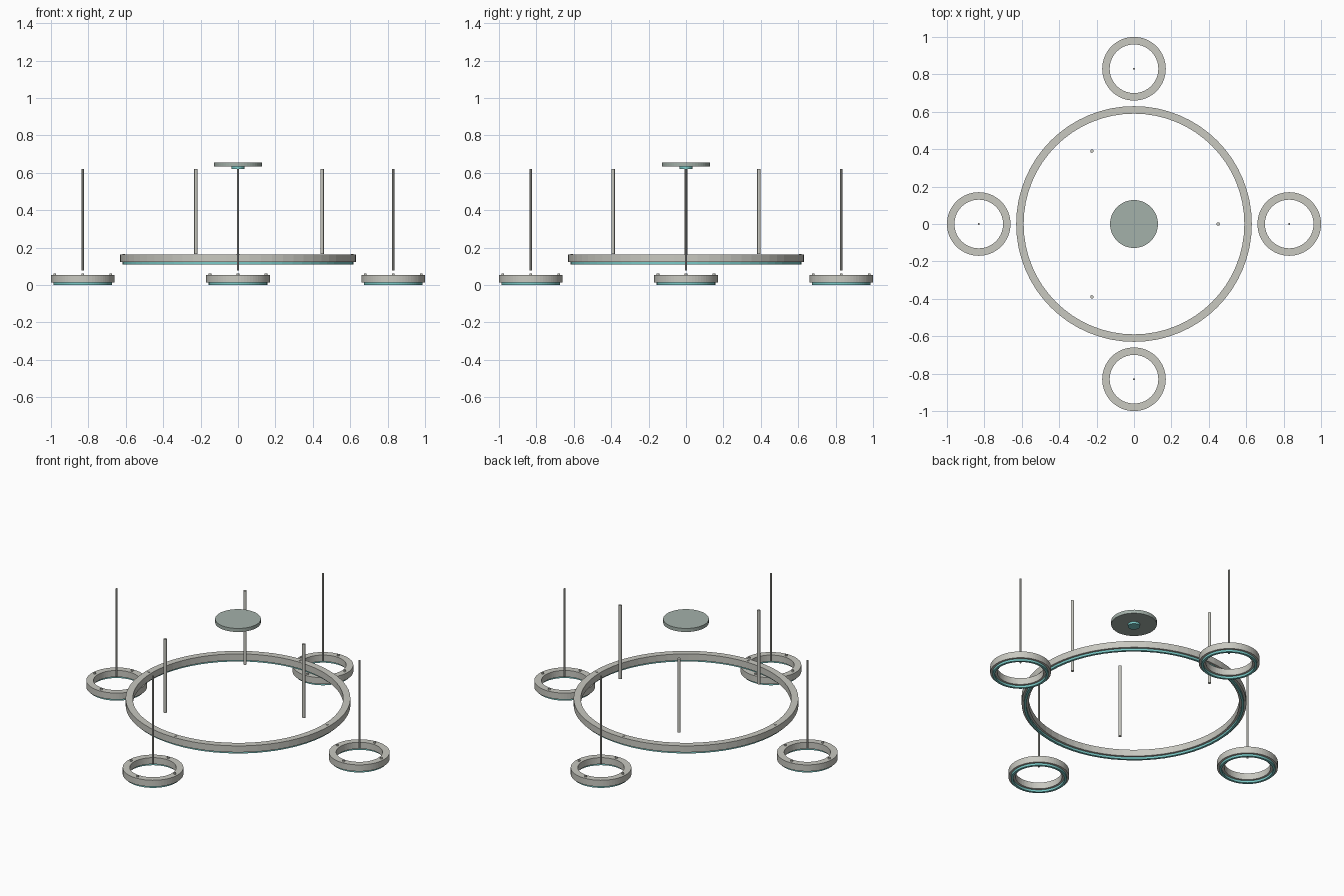
import bpy
import bmesh
from math import cos, sin, radians, tau

if "Cube" in bpy.data.objects:
    bpy.data.objects.remove(bpy.data.objects["Cube"])


def material(name, rgb):
    m = bpy.data.materials.new(name)
    m.use_nodes = True
    m.diffuse_color = (*rgb, 1)
    m.node_tree.nodes["Principled BSDF"].inputs["Base Color"].default_value = (*rgb, 1)
    return m


warm_grey = material("warm grey metal", (0.58, 0.58, 0.53))
sage_grey = material("sage grey metal", (0.37, 0.44, 0.40))
teal = material("teal diffuser", (0.20, 0.60, 0.58))


def finish(name, bm, mat):
    bmesh.ops.recalc_face_normals(bm, faces=bm.faces)
    mesh = bpy.data.meshes.new(name)
    bm.to_mesh(mesh)
    bm.free()
    mesh.materials.append(mat)
    obj = bpy.data.objects.new(name, mesh)
    bpy.context.collection.objects.link(obj)
    return obj


def ring(name, x, y, inner, outer, low, high, mat, sides=64):
    """Rectangular section swept round a vertical axis."""
    bm = bmesh.new()
    section = [(inner, low), (outer, low), (outer, high), (inner, high)]
    loops = []
    for i in range(sides):
        a = tau * i / sides
        loops.append([bm.verts.new((x + r * cos(a), y + r * sin(a), z)) for r, z in section])
    for i in range(sides):
        p, q = loops[i], loops[(i + 1) % sides]
        for j in range(4):
            k = (j + 1) % 4
            bm.faces.new((p[j], q[j], q[k], p[k]))
    return finish(name, bm, mat)


def cylinder(name, x, y, radius, low, high, mat, sides=16):
    bm = bmesh.new()
    bmesh.ops.create_cone(bm, cap_ends=True, segments=sides, radius1=radius,
                          radius2=radius, depth=high - low)
    bmesh.ops.translate(bm, verts=bm.verts, vec=(x, y, (low + high) / 2))
    return finish(name, bm, mat)


def light_ring(name, x, y, inner, outer, base, top, peg_height):
    """Metal hoop with a narrow diffuser below and four pegs on top."""
    ring(name + "_body", x, y, inner, outer, base + 0.013, top, warm_grey)
    ring(name + "_diffuser", x, y, inner + 0.013, outer - 0.013, base, base + 0.014, teal)
    mid = (inner + outer) / 2
    for i in range(4):
        a = tau * i / 4
        cylinder(f"{name}_peg_{i + 1}", x + mid * cos(a), y + mid * sin(a),
                 0.007, top - 0.004, top + peg_height, warm_grey, 12)


# Large central ring and its three rods
light_ring("main_ring", 0, 0, 0.59, 0.63, 0.11, 0.163, 0.003)
for i in range(3):
    a = radians(120 * i)
    cylinder(f"main_rod_{i + 1}", 0.45 * cos(a), 0.45 * sin(a), 0.009, 0.165, 0.62, warm_grey)

# Four small rings around it, each with a central rod
for i, side in enumerate(("left", "back", "right", "front")):
    a = tau * i / 4
    x, y = 0.83 * cos(a), 0.83 * sin(a)
    light_ring(side + "_ring", x, y, 0.13, 0.17, 0, 0.053, 0.008)
    cylinder(side + "_rod", x, y, 0.0055, 0.077, 0.62, warm_grey)

# Ceiling canopy with a small boss beneath
cylinder("canopy", 0, 0, 0.128, 0.633, 0.655, sage_grey, 48)
cylinder("canopy_boss", 0, 0, 0.034, 0.62, 0.634, teal, 24)
